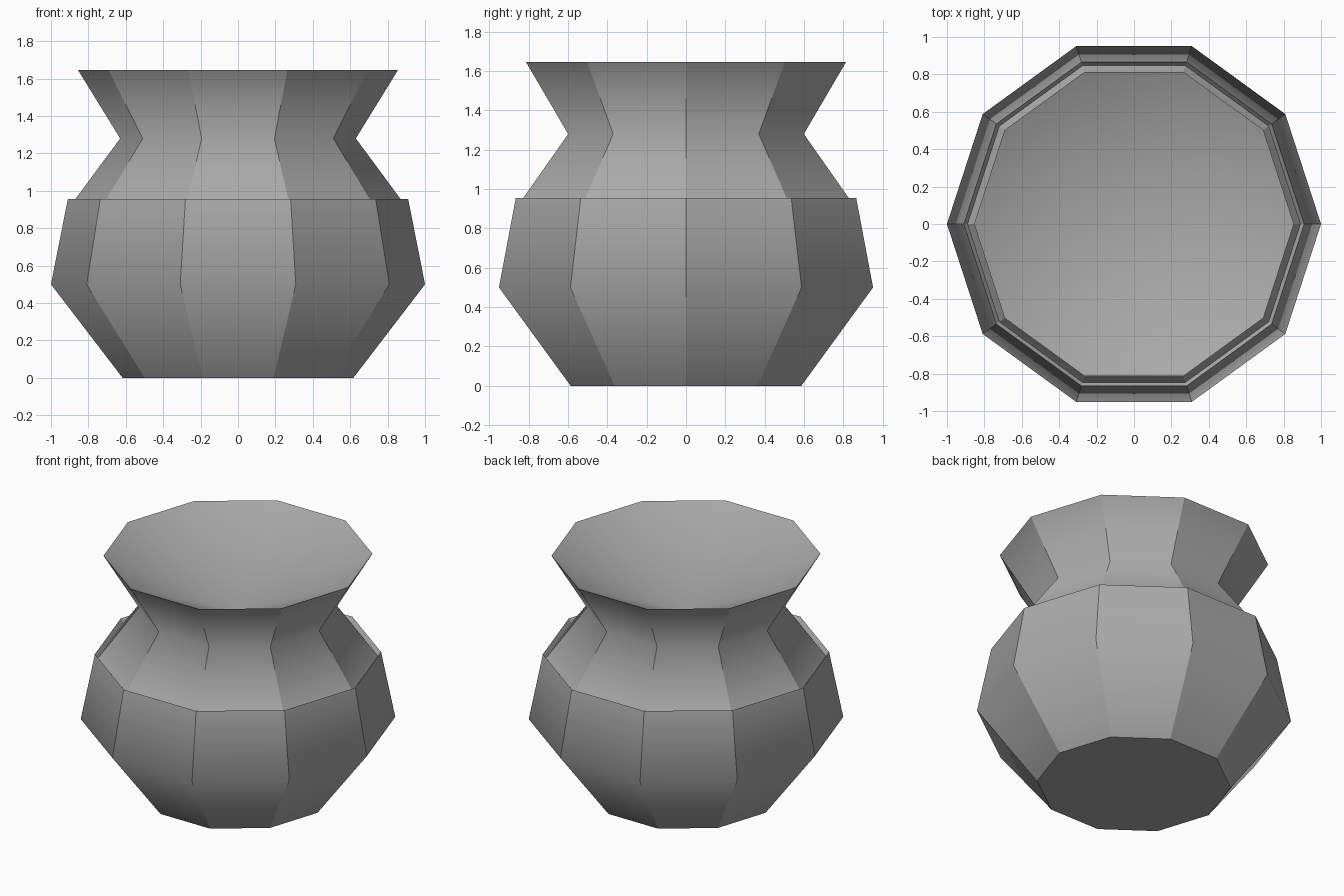
import bpy, bmesh
from math import cos, sin, tau

cube = bpy.data.objects.get("Cube")
if cube:
    bpy.data.objects.remove(cube, do_unlink=True)

SIDES = 10

# Plain grey clay
clay = bpy.data.materials.new("grey_clay")
clay.use_nodes = True
grey = (0.4, 0.4, 0.4, 1)
clay.diffuse_color = grey
clay.node_tree.nodes["Principled BSDF"].inputs["Base Color"].default_value = grey

# Pot outline as (radius, height): foot, belly, shoulder, groove, neck, rim
profile = [(0.617, 0), (1.0, 0.5), (0.91, 0.955), (0.89, 0.928),
           (0.63, 1.28), (0.855, 1.645)]
# Rings left smooth from wall to wall: belly and neck
soft_rings = {1, 4}
# Lowest point of the hollow inside the rim
hollow_depth = 1.25

bm = bmesh.new()
rings = [[bm.verts.new((r * cos(tau * i / SIDES), r * sin(tau * i / SIDES), z))
          for i in range(SIDES)] for r, z in profile]

# Walls between neighbouring rings
for low, high in zip(rings, rings[1:]):
    for i in range(SIDES):
        j = (i + 1) % SIDES
        bm.faces.new((low[i], low[j], high[j], high[i]))

# Flat base
bm.faces.new(rings[0][::-1])

# Crisp upright seams and rims, soft belly and neck
for edge in bm.edges:
    edge.smooth = False
for k in soft_rings:
    for i in range(SIDES):
        bm.edges.get((rings[k][i], rings[k][(i + 1) % SIDES])).smooth = True

# Softly shaded hollow running from the rim down to the middle
middle = bm.verts.new((0, 0, hollow_depth))
for i in range(SIDES):
    bm.faces.new((rings[-1][i], rings[-1][(i + 1) % SIDES], middle))
for edge in middle.link_edges:
    edge.smooth = True
for face in bm.faces:
    face.smooth = True

mesh = bpy.data.meshes.new("pot")
bm.to_mesh(mesh)
bm.free()
mesh.materials.append(clay)
pot = bpy.data.objects.new("pot", mesh)
bpy.context.collection.objects.link(pot)
